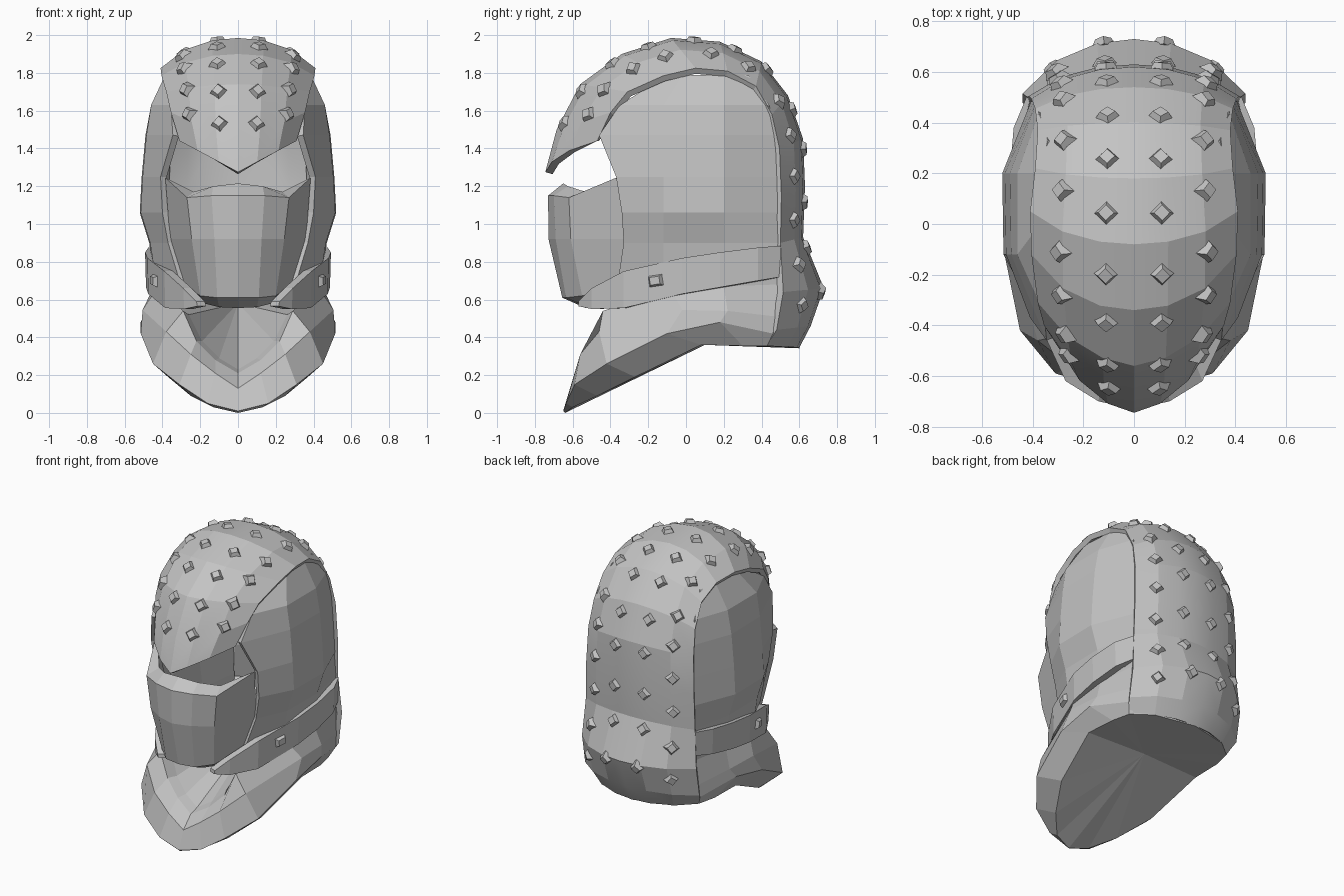
import bpy, bmesh, math
from mathutils import Vector, Matrix

if "Cube" in bpy.data.objects:
    bpy.data.objects.remove(bpy.data.objects["Cube"])

steel = bpy.data.materials.new("grey_steel")
steel.diffuse_color = (0.55, 0.55, 0.55, 1)
steel.use_nodes = True
steel.node_tree.nodes["Principled BSDF"].inputs["Base Color"].default_value = steel.diffuse_color


def finish(bm, name, sideways=False):
    bmesh.ops.remove_doubles(bm, verts=bm.verts, dist=0.0005)
    bmesh.ops.dissolve_degenerate(bm, edges=bm.edges, dist=0.0005)
    bmesh.ops.recalc_face_normals(bm, faces=bm.faces)
    if sideways:  # open side panels must face away from the middle
        bm.normal_update()
        for f in bm.faces:
            if f.normal.x * f.calc_center_median().x < 0:
                f.normal_flip()
    me = bpy.data.meshes.new(name)
    bm.to_mesh(me)
    bm.free()
    me.materials.append(steel)
    ob = bpy.data.objects.new(name, me)
    bpy.context.collection.objects.link(ob)
    return ob


def loft(name, rows, wrap=False, sideways=False):
    """Skin rows of points on the +x half and mirror them to -x."""
    bm = bmesh.new()
    for s in (1, -1):
        vs = [[bm.verts.new((s * x, y, z)) for x, y, z in row] for row in rows]
        n = len(rows[0])
        for a, b in zip(vs, vs[1:]):
            for i in range(n if wrap else n - 1):
                j = (i + 1) % n
                bm.faces.new((a[i], a[j], b[j], b[i]))
        if wrap:
            bm.faces.new(vs[0])
            bm.faces.new(vs[-1])
    return finish(bm, name, sideways)


def thicken(ob, t):
    m = ob.modifiers.new("thickness", 'SOLIDIFY')
    m.thickness = t
    m.offset = -1
    bpy.ops.object.select_all(action='DESELECT')
    ob.select_set(True)
    bpy.context.view_layer.objects.active = ob
    bpy.ops.object.modifier_apply(modifier=m.name)


# Hood: centre line (y, z) and rim (x, y, z), from brow tip over the crown to the nape
spine = [(-.745, 1.275), (-.685, 1.50), (-.56, 1.74), (-.34, 1.90), (-.08, 1.985),
         (.18, 1.965), (.40, 1.86), (.54, 1.68), (.62, 1.45), (.63, 1.2),
         (.62, .93), (.73, .66), (.66, .46), (.60, .345)]
rim = [(.31, -.47, 1.44), (.355, -.40, 1.59), (.38, -.31, 1.70), (.405, -.12, 1.785),
       (.41, .05, 1.825), (.39, .22, 1.81), (.38, .37, 1.73), (.39, .455, 1.58),
       (.405, .495, 1.4), (.415, .505, 1.15), (.42, .50, .9), (.44, .515, .64),
       (.44, .48, .44), (.40, .43, .36)]
hood_rows = []
for i, ((sy, sz), (rx, ry, rz)) in enumerate(zip(spine, rim)):
    mid = (.13, .46) if i < 3 else (.08, .39)
    cols = [(0, 0), (.33, mid[0]), (.69, mid[1]), (1, 1)]
    row = [Vector((rx * c, sy + (ry - sy) * f, sz + (rz - sz) * (c if i == 0 else f)))
           for c, f in cols]
    # turned-in lip along the rim
    inward = Vector((0, .05 - ry, min(rz, 1.25) * .4 + .75 - rz if 0 < i < 9 else 0)).normalized()
    hood_rows.append(row + [row[3] + inward * (.03 if i else .01) + Vector((-.018, 0, 0))])
hood = loft("hood", hood_rows)
thicken(hood, 0.04)
bpy.ops.object.shade_smooth_by_angle(angle=math.radians(13))


# Studs: small frustums set cornerwise on the hood
def on_hood(r, c):
    i, j = int(r), int(c)
    u, v = r - i, c - j
    A, B = hood_rows[i], hood_rows[i + 1]
    p = A[j].lerp(A[j + 1], v).lerp(B[j].lerp(B[j + 1], v), u)
    du = B[j].lerp(B[j + 1], v) - A[j].lerp(A[j + 1], v)
    dv = A[j + 1].lerp(B[j + 1], u) - A[j].lerp(B[j], u)
    n = dv.cross(du).normalized()
    if n.dot(p - Vector((0, 0, 1.2))) < 0:
        n.negate()
    return p, n, du.normalized()


def add_stud(bm, p, n, t, a, b, h, turn):
    t = (t - n * t.dot(n)).normalized()
    m = Matrix((t, n.cross(t), n)).transposed()
    rings = []
    for k, z in ((1, -.015), (.58, h)):
        ring = []
        for q in range(4):
            d = Vector(((-1, 1, 1, -1)[q] * a * k, (-1, -1, 1, 1)[q] * b * k, z))
            ring.append(bm.verts.new(p + m @ (Matrix.Rotation(turn, 3, 'Z') @ d)))
        rings.append(ring)
    lo, hi = rings
    bm.faces.new(hi)
    bm.faces.new(lo[::-1])
    for q in range(4):
        w = (q + 1) % 4
        bm.faces.new((lo[q], lo[w], hi[w], hi[q]))


bm = bmesh.new()
inner = [1.1, 1.85, 2.7, 3.5, 4.45, 5.35, 6.2, 7.3, 8.2, 9.3, 10.2, 11.1]
outer = [1.2, 1.95, 2.8, 3.6, 4.7, 5.7, 6.9, 7.8, 8.7, 9.6, 10.5, 11.4]
for rs, c in ((inner, .82), (outer, 2.1)):
    for r in rs:
        p, n, t = on_hood(r, c)
        for s in (1, -1):
            f = Vector((s, 1, 1))
            add_stud(bm, p * f, n * f, t * f, .038, .038, .024, math.pi / 4)
finish(bm, "hood_studs")

# Side panels: height, then front edge, two side and rear points (x, y)
levels = [
    (.55, (.27, -.40), (.42, -.12), (.435, .2), (.40, .49)),
    (.70, (.31, -.36), (.435, -.12), (.445, .2), (.41, .50)),
    (.90, (.37, -.33), (.465, -.12), (.47, .2), (.41, .50)),
    (1.06, (.40, -.34), (.515, -.12), (.52, .2), (.40, .50)),
    (1.25, (.41, -.37), (.505, -.12), (.51, .2), (.395, .49)),
    (1.47, (.345, -.46), (.485, -.12), (.49, .2), (.385, .48)),
    (1.63, (.355, -.35), (.46, -.12), (.46, .2), (.375, .44)),
    (1.79, (.35, -.10), (.385, -.02), (.37, .2), (.34, .33)),
]
panels = loft("side_panels", [[(x, y, z) for x, y in pts] for z, *pts in levels], sideways=True)
thicken(panels, 0.035)

# Face guard: closed thin shell of lip, rim, front, chin, underside and inside
lip = [(0, -.65, 1.215), (.13, -.625, 1.20), (.235, -.53, 1.17), (.365, -.36, 1.235)]
loft("face_guard", [
    lip,
    [(0, -.73, 1.15), (.14, -.70, 1.15), (.27, -.62, 1.14), (.385, -.37, 1.245)],
    [(0, -.728, .92), (.125, -.69, .92), (.245, -.61, .92), (.36, -.31, .92)],
    [(0, -.655, .61), (.11, -.635, .61), (.20, -.55, .62), (.29, -.33, .68)],
    [(0, -.53, .555), (.10, -.52, .56), (.18, -.47, .58), (.265, -.32, .67)],
    [(0, -.63, .92), (.11, -.60, .92), (.20, -.53, .92), (.33, -.30, .92)],
    lip,
])

# Collar: closed base, lower edge, ridge, rim, inner slope, neck lining and floor
collar = [
    [(0, .10, .36)] * 8,
    [(0, -.64, 0), (.13, -.60, .03), (.25, -.47, .09), (.37, -.27, .19),
     (.44, .08, .36), (.43, .30, .355), (.40, .43, .355), (0, .60, .342)],
    [(0, -.65, .01), (.16, -.635, .05), (.31, -.59, .15), (.45, -.42, .26),
     (.515, -.10, .42), (.515, .18, .48), (.43, .46, .42), (0, .60, .42)],
    [(0, -.60, .13), (.12, -.59, .21), (.25, -.56, .31), (.38, -.46, .43),
     (.505, -.02, .545), (.49, .22, .54), (.425, .48, .51), (0, .60, .50)],
    [(0, -.52, .21), (.12, -.49, .28), (.22, -.46, .38), (.29, -.44, .54),
     (.43, -.08, .66), (.445, .20, .67), (.41, .49, .68), (0, .58, .68)],
    [(0, -.45, .23), (.10, -.43, .29), (.19, -.40, .38), (.26, -.36, .52),
     (.38, -.08, .60), (.39, .20, .60), (.36, .42, .60), (0, .54, .60)],
    [(0, .30, .58)] * 8,
]
for row in collar:  # round the back between its last two points
    (x, y, z), (_, y2, z2) = row[-2:]
    row.insert(-1, (x * .69, y2 + (y - y2) * .39, (z + z2) / 2))
loft("collar", collar)

# Jaw straps: outer x, y, top z, bottom z along each side
rows = []
for x, y, top, bot in [(.22, -.57, .59, .565), (.29, -.50, .66, .55), (.39, -.33, .75, .555),
                       (.48, -.02, .82, .63), (.492, .18, .85, .665), (.475, .38, .875, .70),
                       (.425, .50, .885, .72)]:
    rows.append([(x, y, top), (x - .005, y, bot), (x - .05, y + .02, bot), (x - .045, y + .02, top)])
loft("jaw_straps", rows, wrap=True)

# Strap rivets
bm = bmesh.new()
for s in (1, -1):
    add_stud(bm, Vector((s * .437, -.16, .70)), Vector((s * .96, -.28, 0)).normalized(),
             Vector((s * .28, .96, .15)), .046, .035, .022, 0)
finish(bm, "strap_rivets")
